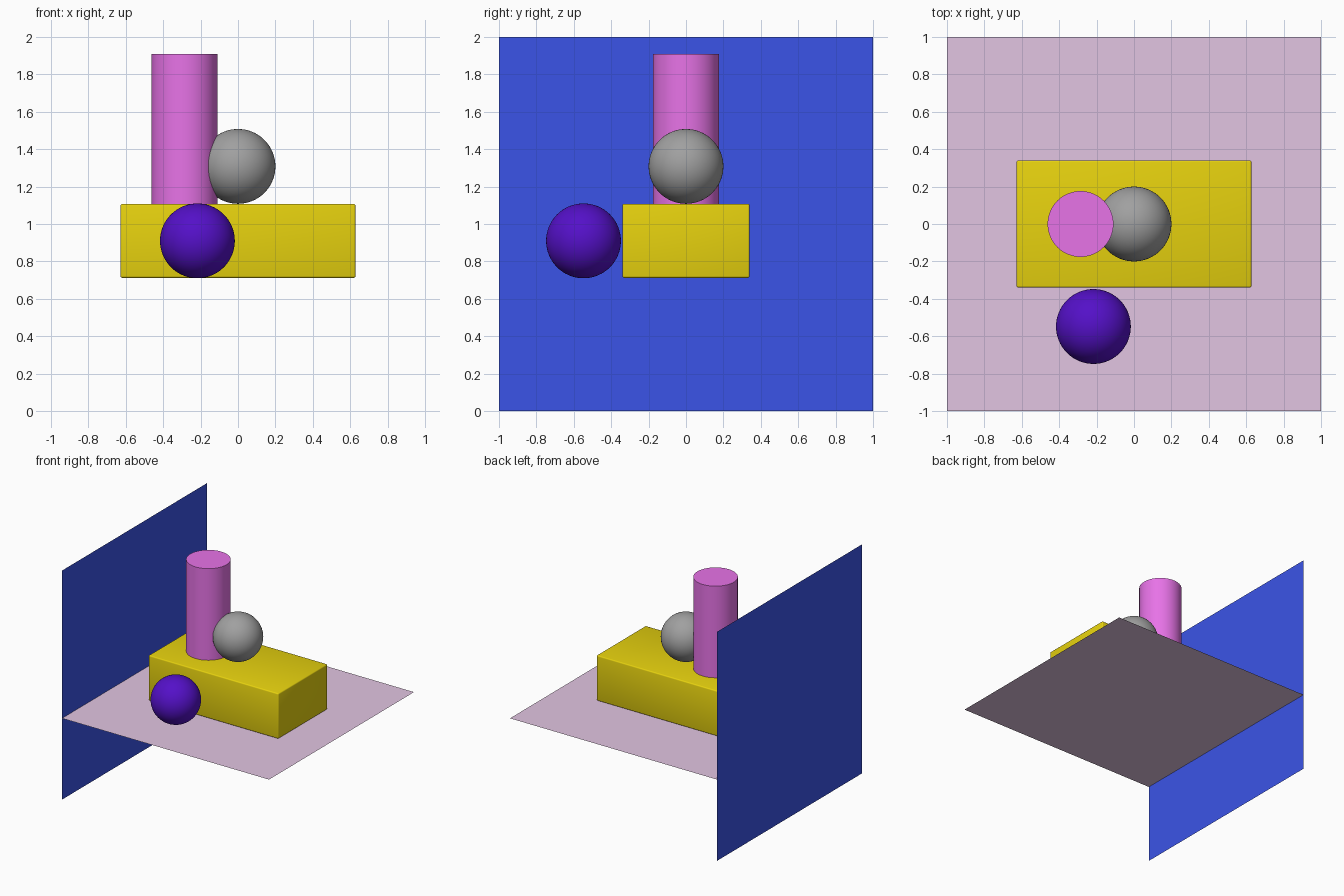
import bpy

if "Cube" in bpy.data.objects:
    bpy.data.objects.remove(bpy.data.objects["Cube"])


def material(name, rgb):
    """Flat colour from 0-255 sRGB values, stored as linear."""
    lin = [((c / 255 + 0.055) / 1.055) ** 2.4 if c > 10 else c / 255 / 12.92 for c in rgb]
    m = bpy.data.materials.new(name)
    m.diffuse_color = (*lin, 1)
    m.use_nodes = True
    m.node_tree.nodes["Principled BSDF"].inputs["Base Color"].default_value = m.diffuse_color
    return m


def finish(name, mat):
    ob = bpy.context.object
    ob.name = name
    ob.data.materials.append(mat)
    return ob


def ball(name, loc, mat):
    bpy.ops.mesh.primitive_uv_sphere_add(segments=64, ring_count=32, radius=0.2, location=loc)
    bpy.ops.object.shade_smooth()
    finish(name, mat)


# Floor sheet, level with the underside of the block
bpy.ops.mesh.primitive_plane_add(size=2, location=(0, 0, 0.71))
finish("floor", material("pale mauve", (226, 197, 226)))

# Upright wall sheet on the left edge
bpy.ops.mesh.primitive_plane_add(size=2, location=(-1, 0, 1), rotation=(0, 1.5707963, 0))
finish("wall", material("blue", (59, 84, 231)))

# Block with softly rounded edges
bpy.ops.mesh.primitive_cube_add(size=1, location=(0, 0, 0.91))
block = finish("block", material("yellow", (231, 210, 14)))
block.scale = (1.256, 0.68, 0.396)
bpy.ops.object.transform_apply(location=False, rotation=False, scale=True)
bevel = block.modifiers.new("soft edges", 'BEVEL')
bevel.width = 0.01
bevel.segments = 3
bpy.ops.object.shade_smooth()

# Column standing on the block
bpy.ops.mesh.primitive_cylinder_add(vertices=64, radius=0.176, depth=0.8,
                                    location=(-0.286, 0, 1.508))
bpy.ops.object.shade_smooth_by_angle()
finish("column", material("orchid pink", (231, 115, 231)))

# Two balls: one on the block, one in front of it
ball("grey_ball", (0, 0, 1.308), material("grey", (160, 160, 160)))
ball("purple_ball", (-0.217, -0.548, 0.91), material("purple", (84, 16, 200)))
